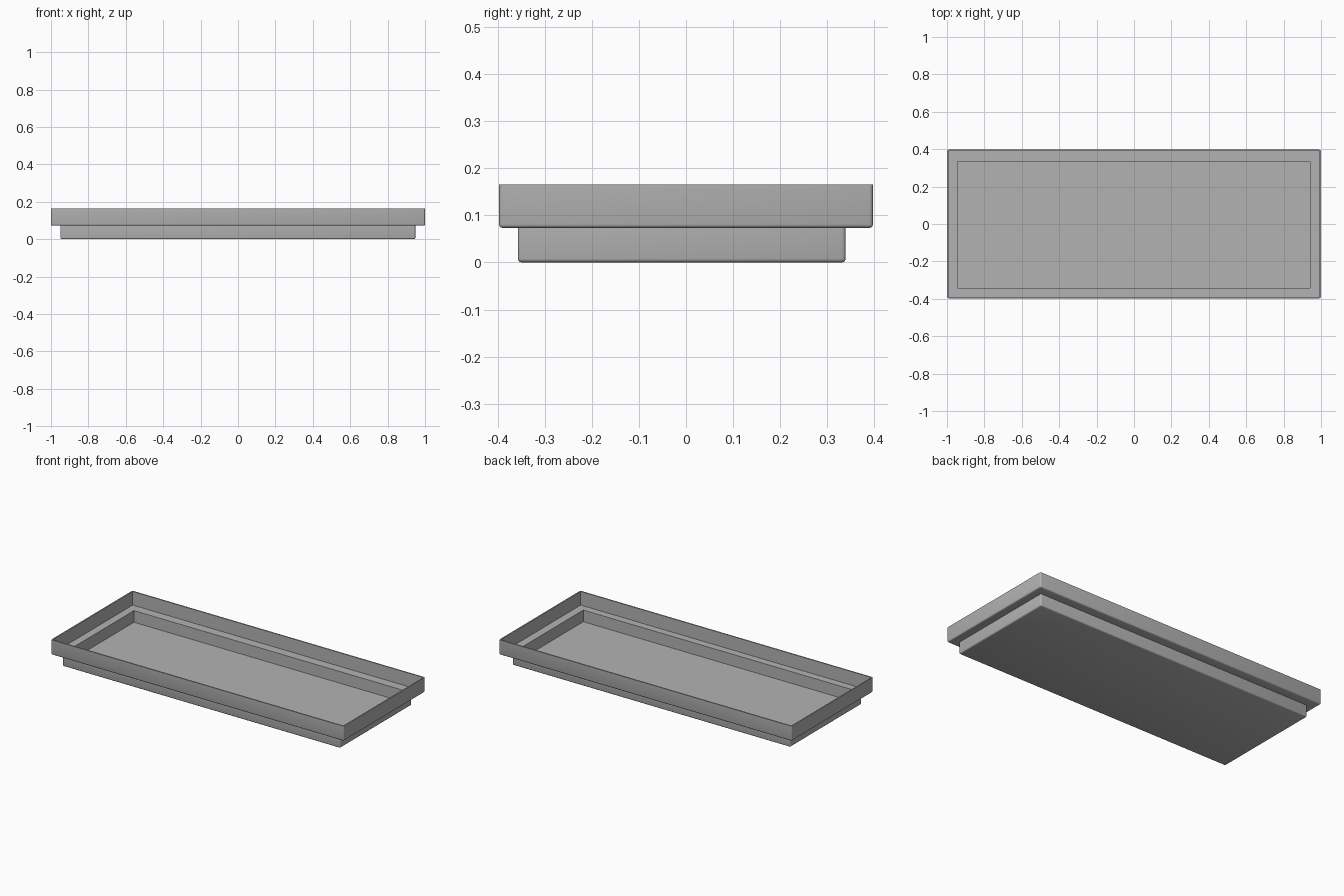
import bpy, bmesh

if "Cube" in bpy.data.objects:
    bpy.data.objects.remove(bpy.data.objects["Cube"])

# Cross-section of the tray as rectangles (x0, x1, y0, y1, z), outside then inside
LOOPS = [
    (-0.950, 0.948, -0.357, 0.339, 0.0),     # base underside
    (-0.950, 0.948, -0.357, 0.339, 0.073),   # top of base
    (-1.0, 1.0, -0.397, 0.397, 0.073),       # ledge underside
    (-1.0, 1.0, -0.397, 0.397, 0.165),       # outer rim
    (-0.992, 0.992, -0.389, 0.389, 0.165),   # inner rim
    (-0.992, 0.992, -0.389, 0.389, 0.081),   # ledge
    (-0.944, 0.942, -0.343, 0.333, 0.081),   # inner edge of ledge
    (-0.944, 0.942, -0.343, 0.333, 0.009),   # floor
]
ROUNDED_RINGS = (0, 2)   # loops whose edges are softened
ROUNDED_WALLS = (0, 2)   # walls whose upright corners are softened

grey = bpy.data.materials.new("grey")
grey.diffuse_color = (0.45, 0.45, 0.45, 1)
grey.use_nodes = True
grey.node_tree.nodes["Principled BSDF"].inputs["Base Color"].default_value = grey.diffuse_color

bm = bmesh.new()
rings = [[bm.verts.new((x, y, z)) for x, y in ((x0, y0), (x1, y0), (x1, y1), (x0, y1))]
         for x0, x1, y0, y1, z in LOOPS]

# Walls between neighbouring rectangles
for a, b in zip(rings, rings[1:]):
    for i in range(4):
        j = (i + 1) % 4
        bm.faces.new((a[i], a[j], b[j], b[i]))

# Underside and floor
bm.faces.new(rings[0][::-1])
bm.faces.new(rings[-1])

# Softened outer edges
edges = [bm.edges.get((rings[r][i], rings[r][(i + 1) % 4])) for r in ROUNDED_RINGS for i in range(4)]
edges += [bm.edges.get((rings[r][i], rings[r + 1][i])) for r in ROUNDED_WALLS for i in range(4)]
bmesh.ops.bevel(bm, geom=edges, offset=0.008, segments=3, profile=0.5, affect='EDGES')
bmesh.ops.recalc_face_normals(bm, faces=bm.faces[:])

mesh = bpy.data.meshes.new("tray")
bm.to_mesh(mesh)
bm.free()
mesh.materials.append(grey)
tray = bpy.data.objects.new("tray", mesh)
bpy.context.collection.objects.link(tray)

# Smooth rounded edges, keep sharp corners
bpy.context.view_layer.objects.active = tray
tray.select_set(True)
bpy.ops.object.shade_smooth_by_angle(angle=0.6)
